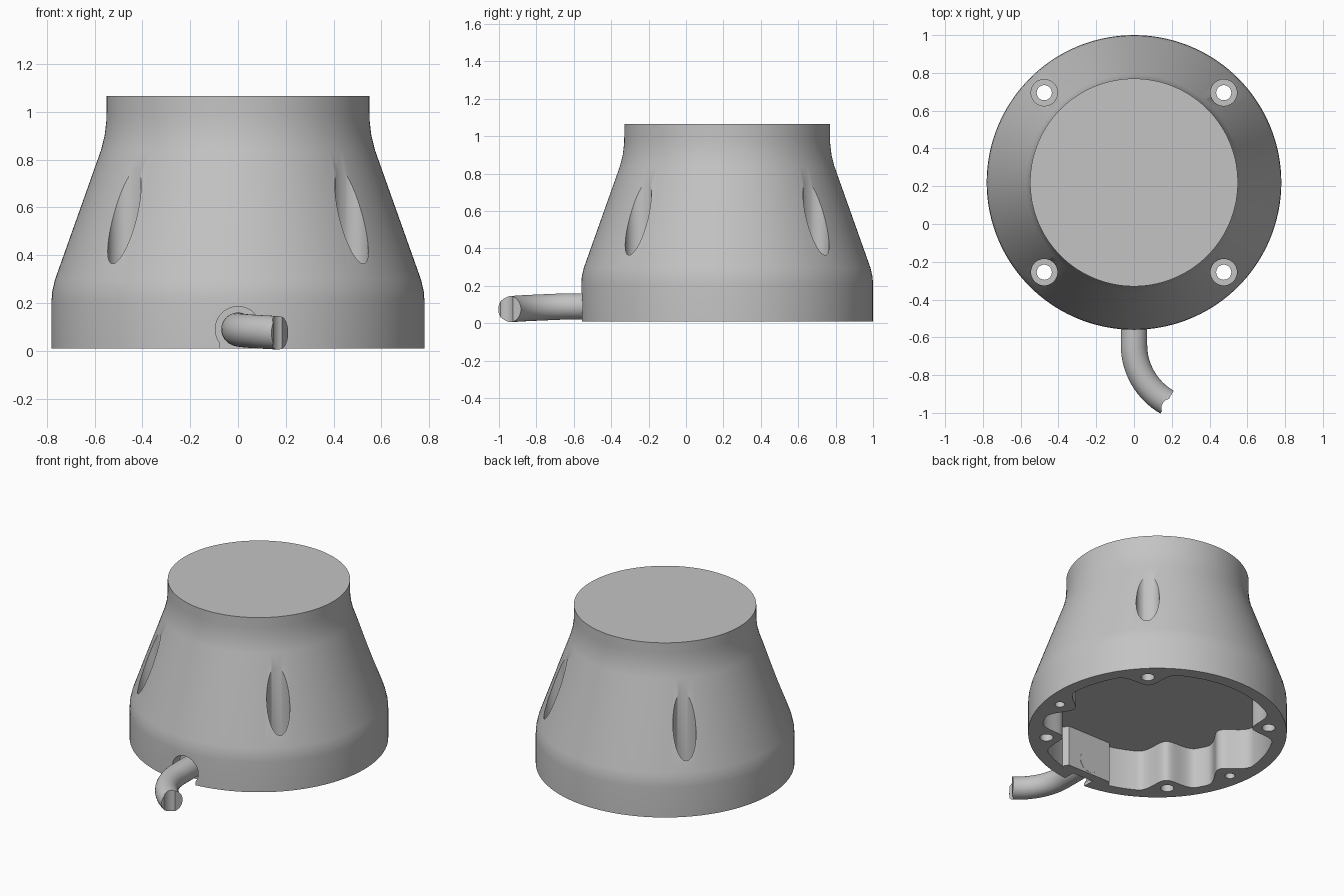
import bpy, bmesh, math
from mathutils import Matrix, Vector

cube = bpy.data.objects.get("Cube")
if cube:
    bpy.data.objects.remove(cube, do_unlink=True)

CENTRE_Y = 0.22
FLOOR, CEILING = 0.01, 0.28

grey = bpy.data.materials.new("plain grey")
grey.use_nodes = True
grey.diffuse_color = (0.55, 0.55, 0.55, 1)
grey.node_tree.nodes["Principled BSDF"].inputs["Base Color"].default_value = grey.diffuse_color


def make_object(name, bm):
    mesh = bpy.data.meshes.new(name)
    bmesh.ops.recalc_face_normals(bm, faces=bm.faces[:])
    bm.to_mesh(mesh)
    bm.free()
    mesh.materials.append(grey)
    obj = bpy.data.objects.new(name, mesh)
    bpy.context.scene.collection.objects.link(obj)
    return obj


def skin(name, rings):
    """Closed tube through a list of equal rings of points."""
    bm = bmesh.new()
    loops = [[bm.verts.new(p) for p in ring] for ring in rings]
    for low, high in zip(loops, loops[1:]):
        for i in range(len(low)):
            j = (i + 1) % len(low)
            bm.faces.new((low[i], low[j], high[j], high[i]))
    bm.faces.new(loops[0])
    bm.faces.new(loops[-1])
    return make_object(name, bm)


def cylinder(name, radius, start, end, sides=48):
    start, end = Vector(start), Vector(end)
    axis = end - start
    bm = bmesh.new()
    turn = axis.to_track_quat('Z', 'Y').to_matrix().to_4x4()
    bmesh.ops.create_cone(bm, cap_ends=True, segments=sides, radius1=radius, radius2=radius,
                          depth=axis.length,
                          matrix=Matrix.Translation((start + end) / 2) @ turn)
    return make_object(name, bm)


def box(name, centre, size):
    bm = bmesh.new()
    bmesh.ops.create_cube(bm, size=1, matrix=Matrix.Translation(centre) @ Matrix.Diagonal((*size, 1)))
    return make_object(name, bm)


def cut(obj, cutters):
    """Subtract the cutters, bake the result and remove them."""
    for cutter in cutters:
        cutter.hide_render = True
        mod = obj.modifiers.new("cut", 'BOOLEAN')
        mod.operation, mod.solver, mod.object = 'DIFFERENCE', 'EXACT', cutter
    graph = bpy.context.evaluated_depsgraph_get()
    baked = bpy.data.meshes.new_from_object(obj.evaluated_get(graph))
    obj.modifiers.clear()
    obj.data = baked
    for cutter in cutters:
        bpy.data.objects.remove(cutter, do_unlink=True)


def smooth(obj, degrees=30):
    obj.data.shade_smooth()
    obj.data.set_sharp_from_angle(angle=math.radians(degrees))


def polar(radius, angle, z):
    return (radius * math.cos(angle), CENTRE_Y + radius * math.sin(angle), z)


def circle(radius, z, sides=144):
    return [polar(radius, math.tau * i / sides, z) for i in range(sides)]


# Housing: turned profile, radius and height
profile = [(0.78, FLOOR), (0.78, 0.21), (0.777, 0.25), (0.766, 0.297), (0.573, 0.84),
           (0.558, 0.90), (0.551, 0.96), (0.55, 1.0), (0.55, 1.065)]
housing = skin("housing", [circle(r, z) for r, z in profile])

# Cavity outline: round wall with rounded screw bosses and a flat cable entry
screw_angles = [math.radians(45 + 90 * k) for k in range(4)]
side_angles = [math.radians(a) for a in (-10, 190)]


def cavity_radius(angle):
    radius = 0.70
    for boss in screw_angles + side_angles:
        away = abs((angle - boss + math.pi) % math.tau - math.pi)
        if away < 0.26:
            radius -= 0.0625 * (1 + math.cos(math.pi * away / 0.26))
    across, forward = math.cos(angle), -math.sin(angle)
    if forward > 0 and abs(across / forward) * 0.64 < 0.16:
        radius = 0.64 / forward
    return radius


steps = [math.tau * i / 360 for i in range(360)]
cutters = [skin("cavity_cutter", [[polar(cavity_radius(a), a, z) for a in steps]
                                  for z in (-0.1, CEILING)])]

# Counterbored screw holes and blind side holes
for a in screw_angles:
    cutters.append(cylinder("pocket_cutter", 0.07, polar(0.672, a, 0.2), polar(0.672, a, 1.2)))
    cutters.append(cylinder("screw_cutter", 0.04, polar(0.672, a, -0.1), polar(0.672, a, 0.3)))
for a in side_angles:
    cutters.append(cylinder("side_hole_cutter", 0.03, polar(0.68, a, -0.1), polar(0.68, a, 0.2)))

# Keyhole notch around the cable
cutters.append(cylinder("notch_cutter", 0.095, (0, -0.7, 0.09), (0, CENTRE_Y - 0.70, 0.09)))
cutters.append(box("notch_mouth_cutter", (0, -0.59, -0.01), (0.15, 0.22, 0.16)))
cut(housing, cutters)
smooth(housing)

# Cable: short straight run, then a sixty degree bend
BEND, BEND_Y, CABLE = 0.35, -0.64, 0.07
path = [(0, CENTRE_Y - 0.638, 0.09, 0), (0, -0.52, 0.09, 0)]
for i in range(17):
    t = math.radians(60) * i / 16
    path.append((BEND * (1 - math.cos(t)), BEND_Y - BEND * math.sin(t), 0.09 - 0.015 * i / 16, t))
rings = []
for x, y, z, t in path:
    ring = []
    for i in range(40):
        a = math.tau * i / 40
        side = CABLE * math.cos(a)
        ring.append((x + side * math.cos(t), y + side * math.sin(t), z + CABLE * math.sin(a)))
    rings.append(ring)
cable = skin("cable", rings)
cut(cable, [cylinder("cable_end_cutter", 0.05, (0.195, -0.975, -0.2), (0.195, -0.975, 0.4))])
smooth(cable, 40)
